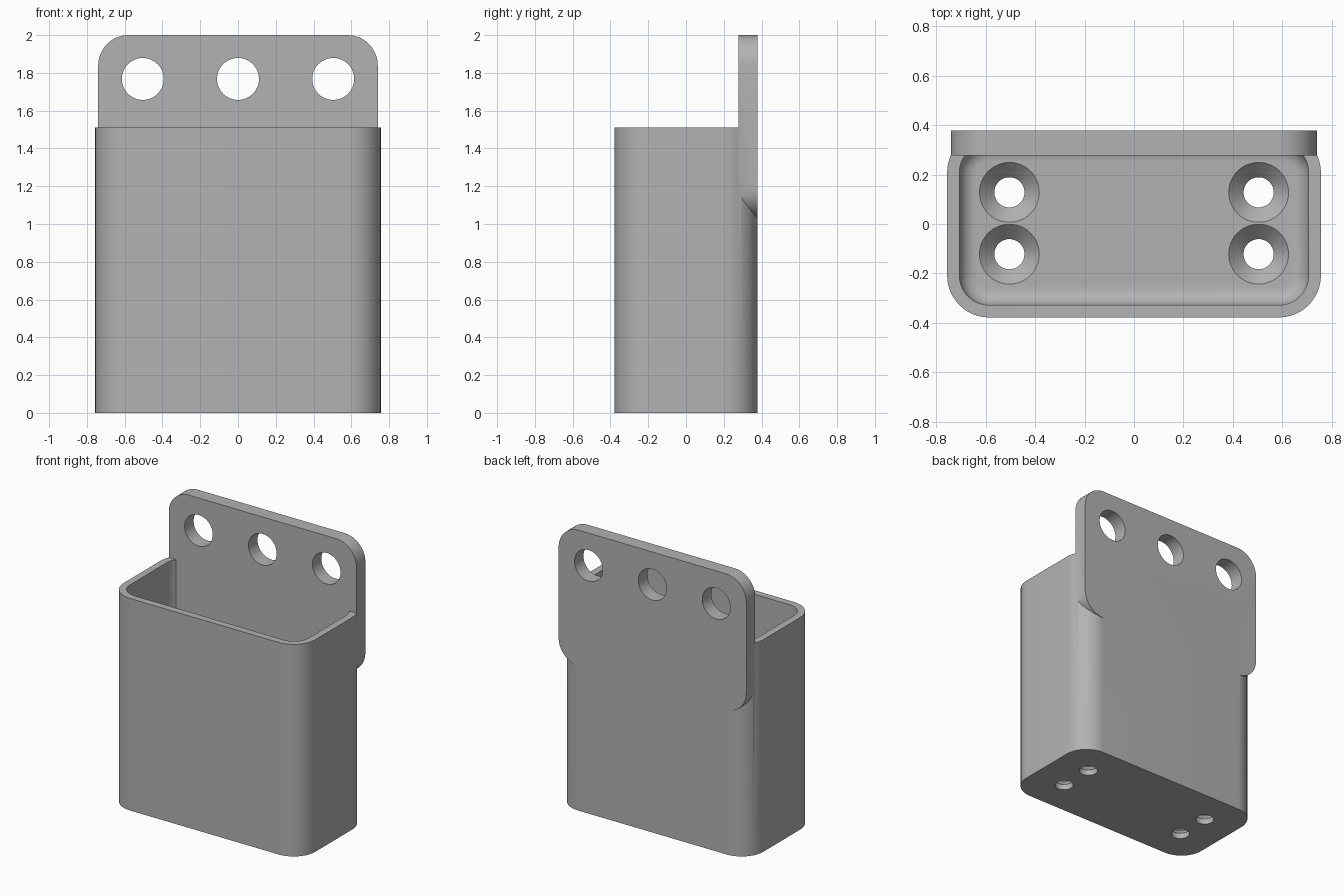
import bpy, bmesh
from math import cos, sin, pi
from mathutils import Matrix

if "Cube" in bpy.data.objects:
    bpy.data.objects.remove(bpy.data.objects["Cube"])

grey = bpy.data.materials.new("plain grey")
grey.use_nodes = True
grey.diffuse_color = (0.45, 0.45, 0.45, 1)
grey.node_tree.nodes["Principled BSDF"].inputs["Base Color"].default_value = grey.diffuse_color

OUT_X, OUT_Y, TOP = 0.756, 0.378, 1.512   # outer half sizes and rim height
WALL, FLOOR, RADIUS = 0.05, 0.10, 0.17
PLATE_X, PLATE_FRONT, PLATE_LOW, PLATE_TOP = 0.74, 0.277, 1.03, 2.0


def to_object(name, bm):
    bmesh.ops.recalc_face_normals(bm, faces=bm.faces)
    mesh = bpy.data.meshes.new(name)
    bm.to_mesh(mesh)
    bm.free()
    mesh.materials.append(grey)
    obj = bpy.data.objects.new(name, mesh)
    bpy.context.collection.objects.link(obj)
    return obj


def rounded_block(name, hx, hy, r, low, high, steps=12, fillet=0, matrix=None):
    """Rounded rectangle extruded along z, with an optional rounded bottom edge."""
    bm = bmesh.new()
    ring = []
    for q, (sx, sy) in enumerate([(1, 1), (-1, 1), (-1, -1), (1, -1)]):
        for i in range(steps + 1):
            a = (q + i / steps) * pi / 2
            ring.append(bm.verts.new((sx * (hx - r) + r * cos(a),
                                      sy * (hy - r) + r * sin(a), low)))
    base = bm.faces.new(ring)
    grown = bmesh.ops.extrude_face_region(bm, geom=[base], use_keep_orig=True)["geom"]
    bmesh.ops.translate(bm, vec=(0, 0, high - low),
                        verts=[v for v in grown if isinstance(v, bmesh.types.BMVert)])
    if fillet:
        edges = [e for e in bm.edges if all(abs(v.co.z - low) < 1e-5 for v in e.verts)]
        bmesh.ops.bevel(bm, geom=edges, offset=fillet, segments=8, profile=0.5,
                        affect='EDGES')
    if matrix:
        bm.transform(matrix)
    return to_object(name, bm)


def cone(name, r_low, r_high, depth, matrix):
    bm = bmesh.new()
    bmesh.ops.create_cone(bm, cap_ends=True, segments=48, radius1=r_low,
                          radius2=r_high, depth=depth, matrix=matrix)
    return to_object(name, bm)


def combine(target, tool, operation):
    mod = target.modifiers.new(operation.lower(), 'BOOLEAN')
    mod.operation, mod.solver, mod.object = operation, 'EXACT', tool
    bpy.context.view_layer.objects.active = target
    bpy.ops.object.modifier_apply(modifier=mod.name)
    bpy.data.objects.remove(tool)


# Open box with a rounded cavity
holder = rounded_block("wall_holder", OUT_X, OUT_Y, RADIUS, 0, TOP)
cavity = rounded_block("cavity_cutter", OUT_X - WALL, OUT_Y - WALL, RADIUS - WALL,
                       FLOOR, TOP + 0.3, fillet=0.07)
combine(holder, cavity, 'DIFFERENCE')

# Mounting plate, drawn flat and stood upright
stand = (Matrix.Translation((0, OUT_Y, (PLATE_LOW + PLATE_TOP) / 2))
         @ Matrix.Rotation(pi / 2, 4, 'X'))
plate = rounded_block("mounting_plate", PLATE_X, (PLATE_TOP - PLATE_LOW) / 2, 0.16,
                      0, OUT_Y - PLATE_FRONT, matrix=stand)
combine(holder, plate, 'UNION')

# Three hanging holes
for x in (-0.504, 0, 0.504):
    place = Matrix.Translation((x, 0.33, 1.768)) @ Matrix.Rotation(pi / 2, 4, 'X')
    combine(holder, cone("hang_cutter", 0.111, 0.111, 0.4, place), 'DIFFERENCE')

# Four countersunk screw holes in the floor
for x in (-0.504, 0.504):
    for y in (-0.122, 0.128):
        combine(holder, cone("screw_cutter", 0.061, 0.061, 0.4,
                             Matrix.Translation((x, y, 0))), 'DIFFERENCE')
        combine(holder, cone("sink_cutter", 0.06, 0.122, 0.062,
                             Matrix.Translation((x, y, FLOOR - 0.03))), 'DIFFERENCE')

bpy.ops.object.select_all(action='DESELECT')
holder.select_set(True)
bpy.context.view_layer.objects.active = holder
bpy.ops.object.shade_smooth_by_angle(angle=pi / 6)
